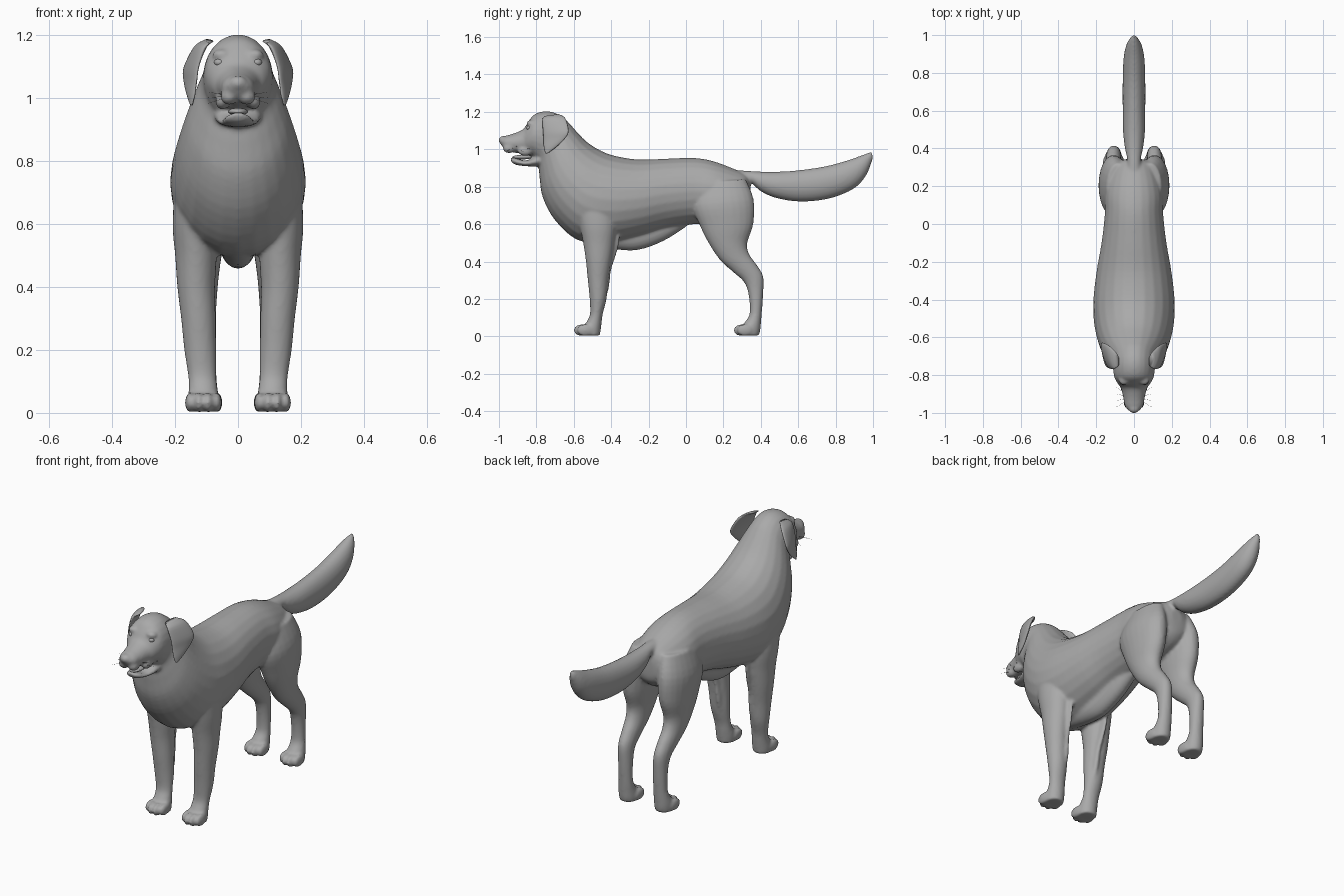
import bpy, bmesh, math
from mathutils import Vector, Matrix

grey = bpy.data.materials.new("grey")
grey.diffuse_color = (0.4, 0.4, 0.4, 1)


def finish(bm, name):
    bmesh.ops.recalc_face_normals(bm, faces=bm.faces)
    mesh = bpy.data.meshes.new(name)
    bm.to_mesh(mesh)
    bm.free()
    mesh.materials.append(grey)
    for p in mesh.polygons:
        p.use_smooth = True
    ob = bpy.data.objects.new(name, mesh)
    bpy.context.collection.objects.link(ob)
    return ob


def spline(rows, steps=4):
    """Catmull-Rom through rows of numbers."""
    out = []
    n = len(rows)
    for i in range(n - 1):
        a, b, c, d = (rows[max(i - 1, 0)], rows[i], rows[i + 1], rows[min(i + 2, n - 1)])
        for k in range(steps):
            t = k / steps
            out.append([0.5 * (2 * q + (r - p) * t + (2 * p - 5 * q + 4 * r - s) * t * t
                               + (3 * q - p - 3 * r + s) * t ** 3)
                        for p, q, r, s in zip(a, b, c, d)])
    out.append(list(rows[-1]))
    return out


def loft(bm, rows, side=1, seg=24):
    """Oval rings: row = y1, z1, y2, z2, half width, x1, x2."""
    rows = [r if len(r) == 7 else tuple(r) + (0, 0) for r in rows]
    rings = []
    for y1, z1, y2, z2, w, x1, x2 in spline(rows):
        a, b = Vector((x1, y1, z1)), Vector((x2, y2, z2))
        ring = []
        for i in range(seg):
            t = math.tau * i / seg
            p = (a + b) / 2 + (a - b) / 2 * math.cos(t)
            p.x = (p.x + max(w, 0.001) * math.sin(t)) * side
            ring.append(bm.verts.new(p))
        rings.append(ring)
    for r, s in zip(rings, rings[1:]):
        for i in range(seg):
            j = (i + 1) % seg
            bm.faces.new((r[i], r[j], s[j], s[i]))
    bm.faces.new(rings[0])
    bm.faces.new(rings[-1])


def ball(bm, centre, size):
    m = Matrix.Translation(centre) @ Matrix.Diagonal((*size, 1))
    bmesh.ops.create_uvsphere(bm, u_segments=16, v_segments=10, radius=1, matrix=m)


body = bmesh.new()

# trunk, neck, skull and muzzle
loft(body, [
    (.345, .82, .345, .74, .03), (.32, .865, .335, .68, .09), (.25, .898, .28, .63, .13),
    (.15, .935, .17, .60, .155), (.05, .953, .05, .60, .155), (-.1, .95, -.1, .575, .172),
    (-.25, .945, -.25, .53, .198), (-.38, .965, -.42, .495, .215), (-.46, .995, -.58, .515, .212),
    (-.53, 1.04, -.70, .62, .192), (-.58, 1.09, -.765, .74, .165), (-.62, 1.135, -.782, .84, .138),
    (-.65, 1.165, -.787, .90, .12), (-.70, 1.195, -.79, .925, .112), (-.755, 1.203, -.80, .935, .11),
    (-.81, 1.187, -.82, .96, .103), (-.845, 1.145, -.85, .97, .085), (-.87, 1.108, -.87, .975, .069),
    (-.92, 1.085, -.92, .982, .057), (-.965, 1.072, -.962, .997, .048), (-.992, 1.058, -.985, 1.018, .028)])

# lower jaw
loft(body, [(-.75, 1.0, -.76, .91, .08), (-.81, .96, -.81, .908, .07), (-.86, .94, -.86, .91, .056),
            (-.91, .953, -.91, .917, .042), (-.938, .955, -.934, .932, .022)])

# nose and cheeks of the lip
ball(body, (0, -.978, 1.048), (.03, .024, .024))
for s in (-1, 1):
    ball(body, (s * .028, -.945, 1.005), (.028, .035, .026))
    ball(body, (s * .05, -.86, .99), (.022, .04, .026))
    ball(body, (s * .052, -.828, 1.138), (.03, .025, .018))   # brow

# tail with its hanging plume
loft(body, [
    (.24, .89, .27, .78, .05), (.33, .885, .34, .82, .036), (.40, .88, .40, .775, .048),
    (.5, .88, .48, .74, .058), (.62, .89, .61, .72, .06), (.75, .91, .76, .735, .06),
    (.87, .943, .89, .785, .055), (.95, .972, .96, .855, .038), (.995, .988, 1.0, .95, .01)])

# chest and belly fringe
loft(body, [(-.6, .62, -.6, .525, .05), (-.5, .62, -.5, .49, .06), (-.36, .62, -.36, .463, .06),
            (-.25, .62, -.25, .463, .055), (-.12, .65, -.12, .51, .05), (0, .7, 0, .585, .04)])

for s in (-1, 1):
    # front leg
    loft(body, [(y1, z, y2, z, w, x, x) for z, x, y1, y2, w in (
        (.75, .14, -.60, -.38, .06), (.6, .14, -.57, -.375, .068), (.5, .134, -.55, -.385, .066),
        (.4, .133, -.535, -.40, .06), (.3, .126, -.525, -.415, .055), (.2, .12, -.515, -.425, .051),
        (.12, .114, -.513, -.445, .045), (.08, .111, -.53, -.45, .046), (.04, .11, -.555, -.455, .05),
        (.004, .11, -.56, -.46, .048))], s)
    # feathering behind the front leg
    loft(body, [(-.45, z, y, z, .014, x, x) for z, x, y in (
        (.62, .12, -.37), (.55, .118, -.352), (.46, .112, -.365), (.36, .105, -.398),
        (.27, .1, -.41), (.2, .1, -.428))], s)
    # hind leg
    loft(body, [
        (.06, .82, .32, .84, .06, .085, .085), (.035, .70, .362, .73, .08, .105, .105),
        (.075, .59, .36, .60, .073, .11, .11), (.12, .50, .328, .50, .06, .112, .112),
        (.18, .41, .338, .44, .05, .112, .112), (.25, .345, .38, .38, .043, .11, .11),
        (.31, .29, .413, .32, .038, .108, .108), (.335, .22, .413, .23, .037, .106, .106),
        (.34, .12, .405, .12, .038, .106, .106), (.31, .07, .4, .06, .045, .108, .108),
        (.29, .035, .397, .03, .048, .108, .108), (.29, .004, .39, .004, .046, .108, .108)], s)
    # toes
    for y, x in ((-.558, .11), (.297, .108)):
        for dx, dy in ((-.042, .018), (-.015, 0), (.015, 0), (.042, .018)):
            ball(body, (s * (x + dx), y + dy, .033), (.0165, .044, .032))

dog = finish(body, "dog_body")
blend = dog.modifiers.new("blend_parts", 'REMESH')
blend.mode = 'VOXEL'
blend.voxel_size = 0.008
blend.use_smooth_shade = True
soft = dog.modifiers.new("soften", 'SMOOTH')
soft.factor = 0.5
soft.iterations = 5

# tongue
bm = bmesh.new()
ball(bm, (0, -.875, .958), (.032, .055, .012))
finish(bm, "tongue")

for s, tag in ((-1, "right"), (1, "left")):
    # drooping ear
    bm = bmesh.new()
    loft(bm, [
        (-.755, 1.178, -.68, 1.188, .014, .088, .098), (-.768, 1.16, -.645, 1.165, .016, .108, .132),
        (-.765, 1.10, -.628, 1.10, .014, .128, .168), (-.762, 1.05, -.645, 1.06, .012, .134, .17),
        (-.76, 1.01, -.69, 1.015, .01, .14, .16), (-.752, .978, -.738, .979, .004, .146, .15)], s)
    finish(bm, tag + "_ear")
    # eye
    bm = bmesh.new()
    ball(bm, (s * .059, -.837, 1.114), (.017, .016, .013))
    finish(bm, tag + "_eye")
    # whiskers
    bm = bmesh.new()
    for i in range(5):
        a = Vector((s * .045, -.94 + .015 * i, 1.0 + .006 * (i % 3)))
        d = Vector((s * .05, .02 * i - .03, .012 * (i % 3) - .016))
        m = Matrix.Translation(a + d / 2) @ d.to_track_quat('Z', 'Y').to_matrix().to_4x4()
        bmesh.ops.create_cone(bm, cap_ends=True, segments=4, radius1=.0008, radius2=.0003,
                              depth=d.length, matrix=m)
    finish(bm, tag + "_whiskers")
